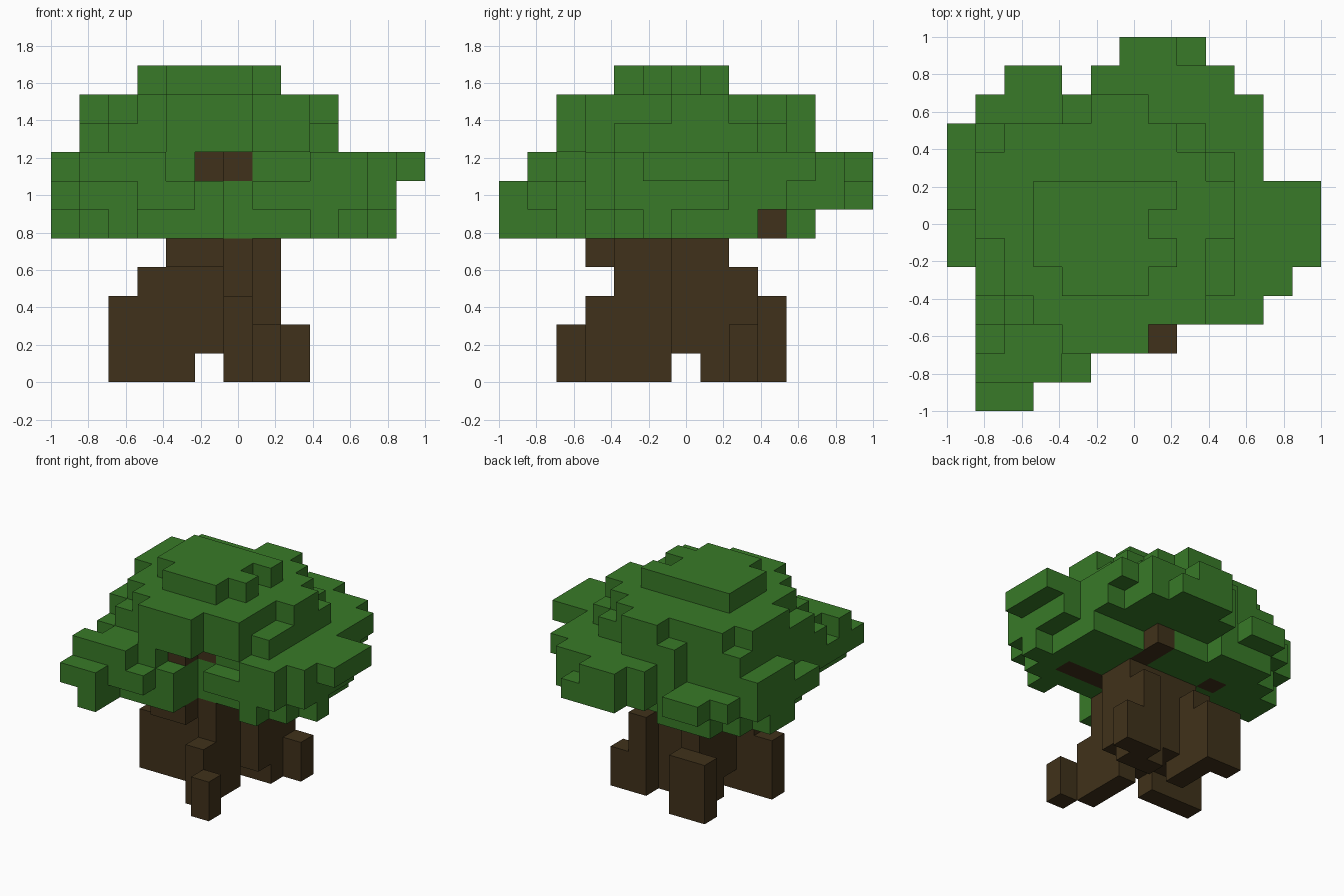
import bpy
import bmesh

cube = bpy.data.objects.get("Cube")
if cube:
    bpy.data.objects.remove(cube, do_unlink=True)

CELLS = 13
SIZE = 2 / CELLS


def make_material(name, color):
    mat = bpy.data.materials.new(name)
    mat.use_nodes = True
    mat.diffuse_color = color
    bsdf = next(n for n in mat.node_tree.nodes if n.type == 'BSDF_PRINCIPLED')
    bsdf.inputs["Base Color"].default_value = color
    bsdf.inputs["Roughness"].default_value = 0.9
    return mat


def slab(bottom, top, *rects):
    """Cells of rectangles (x first, y first, x last, y last) over some layers."""
    return {(x, y, z)
            for x0, y0, x1, y1 in rects
            for x in range(x0, x1 + 1)
            for y in range(y0, y1 + 1)
            for z in range(bottom, top + 1)}


def build_blocks(name, cells, solid, material):
    """Make one mesh from the block faces that no neighbour hides."""
    bm = bmesh.new()
    corners = {}

    def corner(p):
        key = tuple(p)
        if key not in corners:
            x, y, z = key
            corners[key] = bm.verts.new((x * SIZE - 1, y * SIZE - 1, z * SIZE))
        return corners[key]

    for cell in sorted(cells):
        for axis in range(3):
            for side in (0, 1):
                step = [0, 0, 0]
                step[axis] = 1 if side else -1
                if tuple(c + s for c, s in zip(cell, step)) in solid:
                    continue
                u, v = (axis + 1) % 3, (axis + 2) % 3
                loop = []
                for du, dv in ((0, 0), (1, 0), (1, 1), (0, 1)):
                    p = list(cell)
                    p[axis] += side
                    p[u] += du
                    p[v] += dv
                    loop.append(corner(p))
                bm.faces.new(loop if side else loop[::-1])
    mesh = bpy.data.meshes.new(name)
    bm.to_mesh(mesh)
    bm.free()
    mesh.materials.append(material)
    obj = bpy.data.objects.new(name, mesh)
    bpy.context.collection.objects.link(obj)
    return obj


# Trunk core, with a shoulder under the crown
trunk = slab(1, 4, (4, 5, 6, 7), (7, 6, 7, 7))
trunk |= slab(4, 4, (4, 3, 5, 4), (6, 4, 6, 4))
# Wing root
trunk |= slab(0, 2, (2, 5, 4, 5)) | slab(3, 3, (3, 5, 3, 5))
# Front root stepping down to a separate toe
trunk |= slab(0, 3, (6, 4, 6, 5)) | slab(0, 2, (6, 3, 6, 3))
trunk |= slab(0, 1, (7, 2, 7, 2))
# Back roots
trunk |= slab(0, 3, (4, 7, 4, 8)) | slab(0, 2, (3, 9, 4, 9))
trunk |= slab(0, 3, (6, 7, 7, 7)) | slab(0, 2, (7, 8, 7, 8))
trunk |= slab(0, 1, (8, 8, 8, 8)) | slab(3, 3, (7, 8, 7, 8))

# Branches reaching into the crown
branches = slab(5, 5, (4, 5, 7, 7), (8, 5, 9, 5), (7, 8, 7, 9), (3, 8, 3, 8))
branches |= slab(7, 7, (5, 3, 5, 4), (6, 4, 6, 4))

# Crown, layer by layer from the ragged hem to the cap
crown = slab(5, 5, (2, 0, 2, 3), (3, 2, 4, 3), (9, 3, 9, 3), (2, 4, 10, 8),
             (11, 5, 11, 5), (1, 5, 1, 9), (0, 7, 0, 8), (2, 9, 6, 9),
             (2, 10, 4, 10))
crown |= slab(5, 6, (5, 2, 5, 3))
crown |= slab(6, 6, (1, 0, 2, 0), (1, 1, 4, 3), (7, 3, 10, 3), (0, 5, 0, 9),
              (1, 10, 3, 10), (2, 11, 3, 11), (8, 12, 8, 12))
crown |= slab(6, 7, (1, 4, 10, 9), (4, 10, 9, 10),
              (11, 4, 11, 7), (5, 11, 9, 11), (6, 12, 7, 12))
crown |= slab(7, 7, (1, 1, 3, 1), (2, 2, 4, 2), (1, 3, 4, 3), (9, 3, 10, 3),
              (12, 5, 12, 7), (0, 7, 0, 9), (10, 10, 10, 10))
crown |= slab(8, 8, (2, 3, 8, 9), (1, 4, 9, 8), (1, 9, 1, 9), (4, 10, 4, 10))
crown |= slab(8, 9, (4, 2, 6, 9), (5, 10, 6, 10))
crown |= slab(9, 9, (3, 3, 8, 8), (2, 4, 7, 9), (1, 6, 9, 7), (1, 8, 1, 8))
crown |= slab(10, 10, (3, 5, 6, 7), (4, 4, 6, 4), (7, 5, 7, 5), (7, 7, 7, 7))
crown -= branches

bark = make_material("bark brown", (0.051, 0.031, 0.0105, 1))
leaf = make_material("leaf green", (0.04, 0.195, 0.021, 1))

everything = trunk | branches | crown
build_blocks("trunk_and_roots", trunk, everything, bark)
build_blocks("branches", branches, everything, bark)
build_blocks("leaf_crown", crown, everything, leaf)
